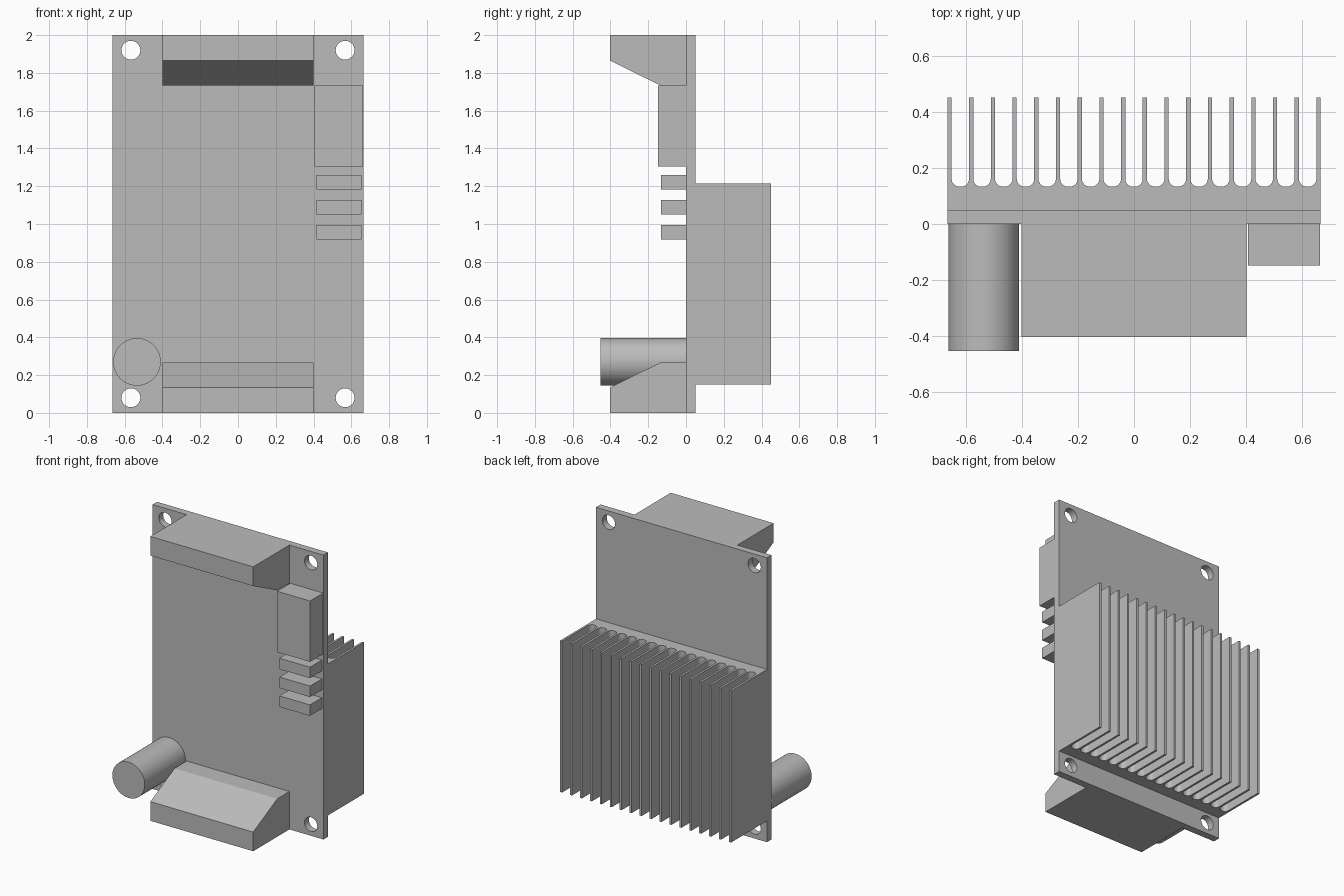
import bpy, bmesh, math
from mathutils import Vector

cube = bpy.data.objects.get("Cube")
if cube:
    bpy.data.objects.remove(cube, do_unlink=True)

GREY = (0.5, 0.5, 0.5, 1)
mat = bpy.data.materials.new("plain_grey")
mat.use_nodes = True
mat.diffuse_color = GREY
mat.node_tree.nodes["Principled BSDF"].inputs["Base Color"].default_value = GREY


def prism(name, points, direction):
    """Extrude a planar outline of 3D points along a direction."""
    bm = bmesh.new()
    face = bm.faces.new([bm.verts.new(p) for p in points])
    grown = bmesh.ops.extrude_face_region(bm, geom=[face], use_keep_orig=True)
    moved = [v for v in grown["geom"] if isinstance(v, bmesh.types.BMVert)]
    bmesh.ops.translate(bm, verts=moved, vec=Vector(direction))
    bmesh.ops.recalc_face_normals(bm, faces=bm.faces)
    mesh = bpy.data.meshes.new(name)
    bm.to_mesh(mesh)
    bm.free()
    mesh.materials.append(mat)
    obj = bpy.data.objects.new(name, mesh)
    bpy.context.collection.objects.link(obj)
    return obj


def box(name, x0, x1, y0, y1, z0, z1):
    base = [(x0, y0, z0), (x1, y0, z0), (x1, y1, z0), (x0, y1, z0)]
    return prism(name, base, (0, 0, z1 - z0))


def rod(name, x, z, radius, y0, y1, sides=48):
    angles = [math.tau * i / sides for i in range(sides)]
    ring = [(x + radius * math.cos(a), y0, z + radius * math.sin(a)) for a in angles]
    return prism(name, ring, (0, y1 - y0, 0))


def activate(obj):
    bpy.ops.object.select_all(action="DESELECT")
    obj.select_set(True)
    bpy.context.view_layer.objects.active = obj


def smooth(obj):
    activate(obj)
    bpy.ops.object.shade_smooth_by_angle(angle=math.radians(30))


HALF = 0.665      # half width of the board
THICK = 0.05      # board thickness
HEIGHT = 2.0

# Circuit board with four mounting holes
board = box("circuit_board", -HALF, HALF, 0, THICK, 0, HEIGHT)
for x in (-0.567, 0.567):
    for z in (0.08, HEIGHT - 0.08):
        cutter = rod("hole_cutter", x, z, 0.05, -0.1, 0.2, 32)
        cutter.hide_render = True
        cut = board.modifiers.new("hole", "BOOLEAN")
        cut.operation = "DIFFERENCE"
        cut.solver = "EXACT"
        cut.object = cutter
        activate(board)
        bpy.ops.object.modifier_apply(modifier=cut.name)
        bpy.data.objects.remove(cutter, do_unlink=True)
smooth(board)

# Heat sink: one comb profile with rounded channel floors
FINS, FIN, TIP, FLOOR, ROUND = 18, 0.015, 0.45, 0.133, 0.028
Z0, Z1 = 0.15, 1.215
pitch = (2 * HALF - FIN) / (FINS - 1)
comb = [(HALF, THICK, Z0), (-HALF, THICK, Z0)]
for i in range(FINS):
    left = -HALF + i * pitch
    right = left + FIN
    comb += [(left, TIP, Z0), (right, TIP, Z0)]
    if i < FINS - 1:
        for cx, start in ((right + ROUND, math.pi), (left + pitch - ROUND, 1.5 * math.pi)):
            for k in range(7):
                a = start + k * math.pi / 12
                comb.append((cx + ROUND * math.cos(a), FLOOR + ROUND + ROUND * math.sin(a), Z0))
smooth(prism("heat_sink", comb, (0, 0, Z1 - Z0)))

# Sloped connector housings, mirrored top and bottom
side = [(0, 0), (-0.402, 0), (-0.402, 0.135), (-0.135, 0.267), (0, 0.267)]
prism("bottom_connector", [(-0.4, y, z) for y, z in side], (0.8, 0, 0))
prism("top_connector", [(-0.4, y, HEIGHT - z) for y, z in side], (0.8, 0, 0))

# Capacitor
smooth(rod("capacitor", -0.535, 0.27, 0.126, -0.452, 0, 64))

# Terminal block and three small components below it
box("terminal_block", 0.406, 0.663, -0.147, 0, 1.305, 1.733)
for i in range(3):
    low = 0.917 + i * 0.1325
    box(f"small_component_{i + 1}", 0.415, 0.653, -0.133, 0, low, low + 0.077)
